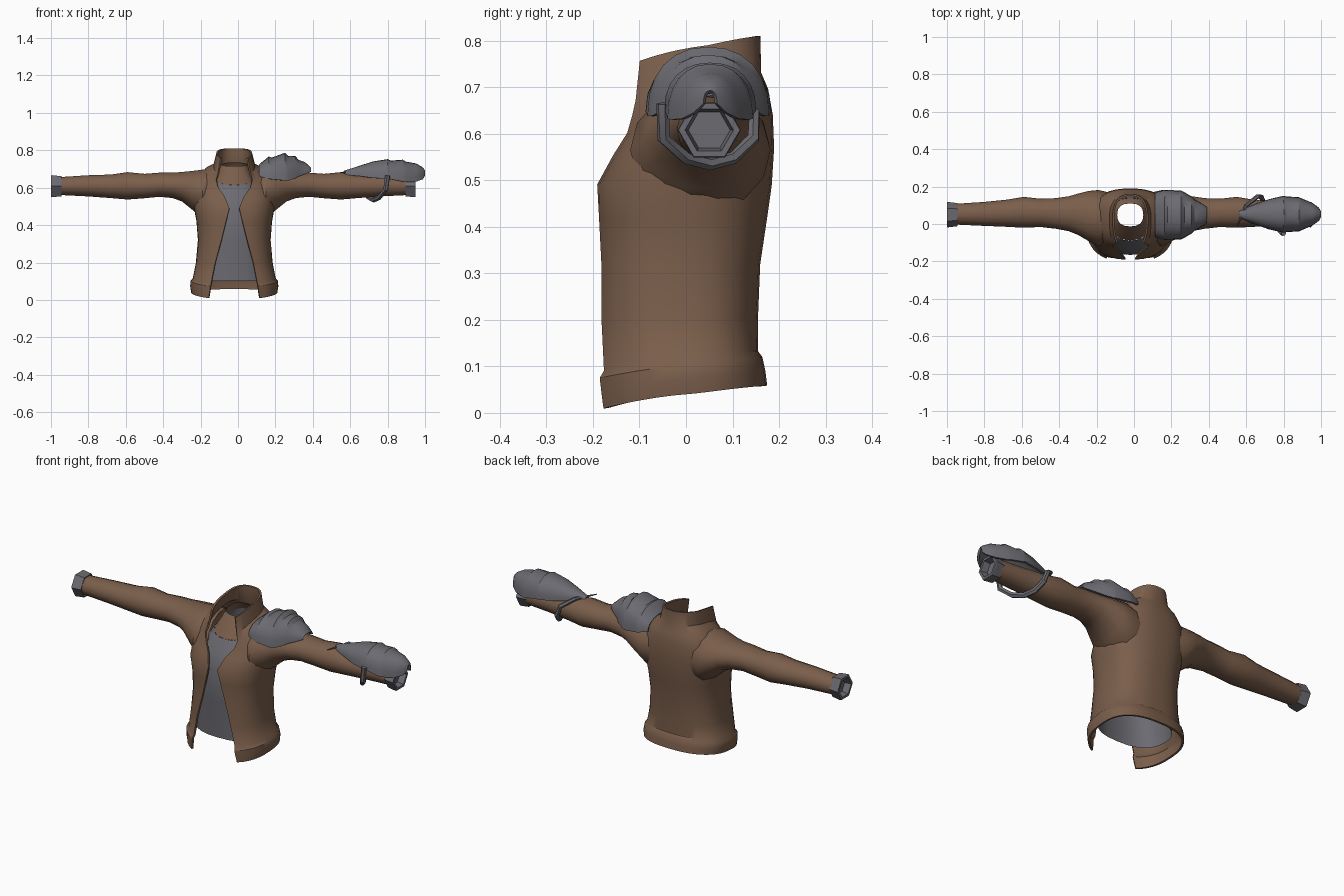
import bpy, bmesh, math
from mathutils import Vector

if "Cube" in bpy.data.objects:
    bpy.data.objects.remove(bpy.data.objects["Cube"])

CX = -0.02   # centre line of the garment


def material(name, rgb):
    m = bpy.data.materials.new(name)
    m.diffuse_color = (*rgb, 1)
    m.use_nodes = True
    m.node_tree.nodes["Principled BSDF"].inputs["Base Color"].default_value = m.diffuse_color
    return m


BROWN = material("brown leather", (0.195, 0.112, 0.07))
GREY = material("grey steel", (0.145, 0.145, 0.165))


def finish(ob, thickness=0, angle=35):
    bpy.ops.object.select_all(action='DESELECT')
    ob.select_set(True)
    bpy.context.view_layer.objects.active = ob
    if thickness:
        mod = ob.modifiers.new("thickness", 'SOLIDIFY')
        mod.thickness = thickness
        mod.offset = 0
        bpy.ops.object.modifier_apply(modifier=mod.name)
    bpy.ops.object.shade_smooth_by_angle(angle=math.radians(angle))


def loft(name, rings, mat, closed=True, caps=(False, False), thickness=0, angle=35):
    """Skin a list of point rings with quads."""
    bm = bmesh.new()
    rows = [[bm.verts.new(p) for p in r] for r in rings]
    n = len(rows[0])
    for a, b in zip(rows, rows[1:]):
        for i in range(n if closed else n - 1):
            j = (i + 1) % n
            bm.faces.new((a[i], a[j], b[j], b[i]))
    for use, row in zip(caps, (rows[0], rows[-1])):
        if use:
            bm.faces.new(row)
    bmesh.ops.recalc_face_normals(bm, faces=bm.faces)
    me = bpy.data.meshes.new(name)
    bm.to_mesh(me)
    bm.free()
    me.materials.append(mat)
    ob = bpy.data.objects.new(name, me)
    bpy.context.collection.objects.link(ob)
    finish(ob, thickness, angle)
    return ob


def spow(v, p):
    return math.copysign(abs(v) ** p, v)


def body_ring(zf, zb, a, yf, yb, gap=0, bump=0, n=24, p=0.8):
    """Horizontal ring starting at the front; gap is the half width of the opening."""
    start = math.asin((gap / a) ** (1 / p))
    cy = (yf + yb) / 2
    front = (cy - yf) / math.cos(start) ** p
    pts = []
    steps = n - 1 if gap else n
    for i in range(n):
        f = start + (2 * math.pi - 2 * start) * i / steps
        c, s = math.cos(f), math.sin(f)
        depth = front if c > 0 else yb - cy
        t = (1 - c) / 2
        pts.append((CX + a * spow(s, p), cy - depth * spow(c, p),
                    zf + (zb - zf) * t + bump * s * s))
    return pts


# jacket body with hem band, open front and standing collar
jacket = [
    (0.003, 0.058, 0.226, -0.173, 0.17, 0.135, 0.01),
    (0.035, 0.09, 0.231, -0.177, 0.166, 0.13, 0.01),
    (0.07, 0.118, 0.229, -0.181, 0.16, 0.125, 0.005),
    (0.085, 0.132, 0.217, -0.172, 0.15, 0.122, 0.005),
    (0.2, 0.2, 0.2, -0.177, 0.15, 0.1, 0),
    (0.32, 0.32, 0.19, -0.177, 0.155, 0.068, 0),
    (0.42, 0.42, 0.197, -0.182, 0.17, 0.043, 0),
    (0.49, 0.49, 0.21, -0.186, 0.18, 0.026, 0),
    (0.55, 0.57, 0.212, -0.153, 0.185, 0.05, 0),
    (0.595, 0.64, 0.195, -0.122, 0.182, 0.085, 0.025),
    (0.62, 0.695, 0.15, -0.111, 0.172, 0.095, 0.04),
    (0.64, 0.73, 0.108, -0.105, 0.157, 0.085, 0.03),
    (0.738, 0.81, 0.09, -0.097, 0.155, 0.07, 0.012),
]
loft("jacket_body", [body_ring(*r, n=34) for r in jacket], BROWN,
     closed=False, thickness=0.01)

# shirt under the jacket
shirt = [(0.1, 0.1, 0.185, -0.15, 0.12), (0.3, 0.3, 0.165, -0.155, 0.13),
         (0.47, 0.47, 0.175, -0.165, 0.15), (0.55, 0.57, 0.165, -0.13, 0.155),
         (0.615, 0.69, 0.107, -0.088, 0.14)]
loft("shirt", [body_ring(*r) for r in shirt], GREY)

# inner neck lining that narrows to the neck hole
lining = [(0.615, 0.69, 0.107, -0.088, 0.14), (0.67, 0.72, 0.082, -0.05, 0.125),
          (0.715, 0.735, 0.07, -0.013, 0.11)]
loft("neck_lining", [body_ring(*r, n=16) for r in lining], BROWN)

# sleeves: distance from centre line, y range, z range
sleeve = [(0.10, -0.09, 0.165, 0.42, 0.70), (0.17, -0.12, 0.182, 0.43, 0.70),
          (0.225, -0.09, 0.176, 0.48, 0.692), (0.28, -0.058, 0.162, 0.525, 0.686),
          (0.33, -0.038, 0.148, 0.543, 0.682), (0.40, -0.025, 0.138, 0.55, 0.682),
          (0.48, -0.016, 0.135, 0.542, 0.676), (0.57, -0.02, 0.145, 0.535, 0.685),
          (0.66, -0.015, 0.13, 0.543, 0.672), (0.78, -0.01, 0.118, 0.552, 0.668),
          (0.935, -0.003, 0.108, 0.56, 0.658)]


def arm_ring(x, y0, y1, z0, z1, n):
    ring = []
    for i in range(n):
        f = 2 * math.pi * i / n
        ring.append((x, (y0 + y1) / 2 + (y1 - y0) / 2 * math.cos(f),
                     (z0 + z1) / 2 + (z1 - z0) / 2 * math.sin(f)))
    return ring


# hexagonal cuffs with a recessed end: distance, radius
cuff = [(0.925, 0.056), (0.925, 0.062), (0.975, 0.068), (0.98, 0.066),
        (0.98, 0.052), (0.945, 0.045)]
for side, label in ((-1, "left"), (1, "right")):
    loft(label + "_sleeve",
         [arm_ring(CX + side * d, y0, y1, z0, z1, 14) for d, y0, y1, z0, z1 in sleeve], BROWN)
    stretch = 1 if side < 0 else 0.99
    loft(label + "_cuff",
         [arm_ring(CX + side * d * stretch, 0.05 - r, 0.05 + r, 0.608 - r, 0.608 + r, 6)
          for d, r in cuff], GREY, caps=(False, True), angle=25)


def shell(name, sections, yc, n=13):
    """Arched armour plate running along the arm: x, half width, top z, rim z."""
    rings = []
    for x, h, zt, zb in sections:
        ring = []
        for i in range(n):
            f = math.pi * i / (n - 1)
            ring.append((x, yc + h * spow(math.cos(f), 0.9),
                         zb + (zt - zb) * math.sin(f) ** 0.85))
        rings.append(ring)
    loft(name, rings, GREY, closed=False, thickness=0.01, angle=30)


# shoulder plate with stepped layers
shell("shoulder_plate",
      [(0.115, 0.115, 0.72, 0.66), (0.165, 0.13, 0.762, 0.648), (0.18, 0.129, 0.756, 0.645),
       (0.25, 0.126, 0.782, 0.638), (0.268, 0.117, 0.764, 0.638), (0.305, 0.095, 0.765, 0.65),
       (0.32, 0.08, 0.745, 0.66), (0.355, 0.06, 0.733, 0.672), (0.388, 0.038, 0.703, 0.685)], 0.048)

# forearm guard, pointed towards the elbow and closed over the hand
shell("forearm_guard",
      [(0.565, 0.015, 0.685, 0.668), (0.65, 0.05, 0.712, 0.662), (0.72, 0.075, 0.735, 0.652),
       (0.80, 0.094, 0.748, 0.648), (0.815, 0.09, 0.74, 0.645), (0.88, 0.087, 0.745, 0.632),
       (0.895, 0.08, 0.735, 0.63), (0.95, 0.057, 0.725, 0.632), (0.985, 0.032, 0.705, 0.645),
       (0.996, 0.012, 0.69, 0.665)], 0.052)

# strap winding around the forearm, tapering to a point
path = [(0.80, -0.05, 0.665, 1), (0.79, -0.048, 0.59, 1), (0.755, 0.0, 0.548, 1),
        (0.725, 0.05, 0.535, 1), (0.70, 0.1, 0.548, 1), (0.68, 0.145, 0.59, 1),
        (0.66, 0.147, 0.645, 0.9), (0.60, 0.10, 0.685, 0.7), (0.55, -0.015, 0.68, 0.15)]
curve = bpy.data.curves.new("forearm_strap", 'CURVE')
curve.dimensions = '3D'
curve.bevel_depth = 0.014
curve.bevel_resolution = 1
curve.use_fill_caps = True
spline = curve.splines.new('POLY')
spline.points.add(len(path) - 1)
for pt, (x, y, z, r) in zip(spline.points, path):
    pt.co = (x, y, z, 1)
    pt.radius = r
curve.materials.append(GREY)
strap = bpy.data.objects.new("forearm_strap", curve)
bpy.context.collection.objects.link(strap)
bpy.ops.object.select_all(action='DESELECT')
strap.select_set(True)
bpy.context.view_layer.objects.active = strap
bpy.ops.object.convert(target='MESH')
finish(bpy.context.view_layer.objects.active)
